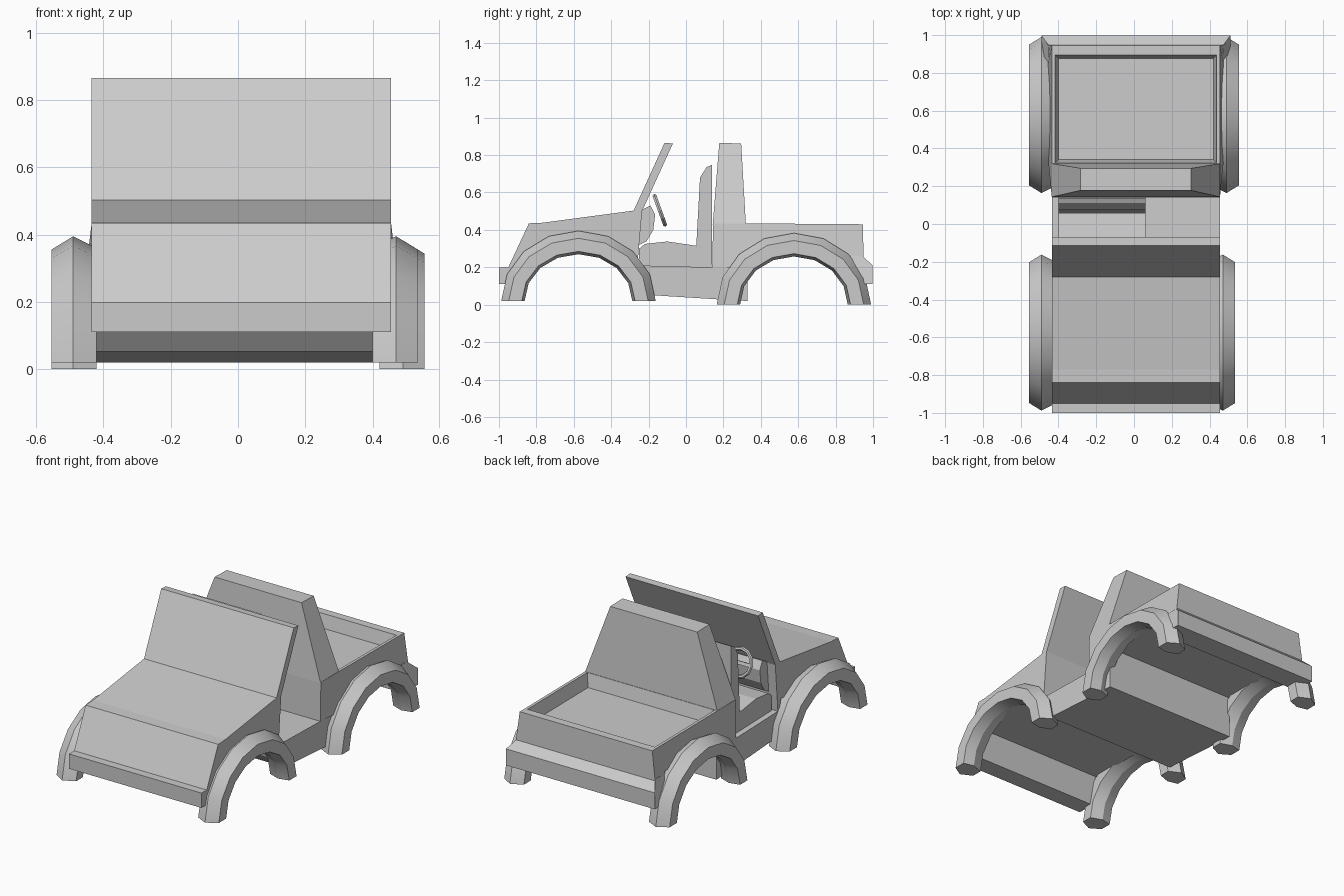
import bpy, bmesh
from math import sin, cos, radians, pi

if "Cube" in bpy.data.objects:
    bpy.data.objects.remove(bpy.data.objects["Cube"])

CX = 0.01  # the body sits slightly off the centre line


def finish(name, bm):
    bmesh.ops.recalc_face_normals(bm, faces=bm.faces[:])
    me = bpy.data.meshes.new(name)
    bm.to_mesh(me)
    bm.free()
    ob = bpy.data.objects.new(name, me)
    bpy.context.collection.objects.link(ob)
    return ob


def smooth(ob, angle):
    bpy.ops.object.select_all(action='DESELECT')
    ob.select_set(True)
    bpy.context.view_layer.objects.active = ob
    bpy.ops.object.shade_smooth_by_angle(angle=radians(angle))


def loft(rings):
    """Skin equal-length rings of points, capping both ends."""
    bm = bmesh.new()
    vs = [[bm.verts.new(p) for p in r] for r in rings]
    n = len(rings[0])
    for a, b in zip(vs, vs[1:]):
        for i in range(n):
            j = (i + 1) % n
            bm.faces.new((a[i], a[j], b[j], b[i]))
    bm.faces.new(vs[0])
    bm.faces.new(vs[-1])
    bmesh.ops.recalc_face_normals(bm, faces=bm.faces[:])
    return bm


def prism(profile, half=0.445, cx=CX):
    """Extrude a side profile along x; a point may carry its own half width."""
    return loft([[(cx + s * (p[2] if len(p) > 2 else half), p[0], p[1])
                  for p in profile] for s in (-1, 1)])


# Hood, cabin floor and front wheel well
finish("front_body", prism([
    (-1, .11), (-1, .2), (-.95, .2), (-.84, .435), (-.77, .438), (-.28, .503),
    (-.235, .5), (-.25, .33), (-.26, .21), (.145, .2), (.33, .2),
    (.33, .02), (.18, .028), (-.2, .052), (-.25, .11), (-.29, .275), (-.85, .275), (-.89, .11)]))

# Windshield panel
finish("windshield", prism([(-.28, .503), (-.115, .865), (-.07, .862), (-.235, .5)]))

# Cargo tub with rear wheel well and sunken bed
bm = prism([(.14, .2), (.145, .435), (.305, .435), (.945, .43),
            (.95, .25, .468), (.9, .11, .468), (.87, .11, .468),
            (.85, .275, .464), (.33, .275, .464), (.33, .2, .464)])
top = max((f for f in bm.faces if f.normal.z > .9), key=lambda f: f.calc_area())
bmesh.ops.inset_region(bm, faces=[top], thickness=.025)
for v in top.verts:
    if v.co.y > .6:
        v.co.y = .895
bmesh.ops.inset_region(bm, faces=[top], thickness=.025)
for v in top.verts:
    v.co.z -= .08
finish("cargo_tub", bm)

# Tapered cabin back wall
finish("cab_back", prism([(.143, .43), (.178, .865, .292), (.295, .862, .292), (.32, .43)]))

# Rear bumper
finish("rear_bumper", prism([
    (.86, .11, .5), (.85, .22, .5), (.86, .26, .462), (.945, .26, .462),
    (.998, .21, .5), (.998, .11, .5)]))

# Hexagonal-section wheel arches
SECTION = [(.555, .04), (.49, 0), (.42, .035), (.42, .10), (.49, .125), (.555, .11)]
for name, cy, cz, h, shift in (("front", -.575, .02, .375, -.02),
                               ("rear", .577, 0, .383, 0)):
    for side, s in (("left", -1), ("right", 1)):
        dx = shift if s > 0 else 0
        rings = []
        for i in range(9):
            t = pi * i / 8
            rings.append([(s * x + dx, cy + (.413 - d) * cos(t), cz + (h - d) * sin(t))
                          for x, d in SECTION])
        smooth(finish(f"{name}_fender_{side}", loft(rings)), 27)

# Driver seat
finish("seat", prism([
    (-.25, .2), (-.25, .3), (-.22, .325), (-.1, .338), (.055, .315), (.075, .68),
    (.11, .735), (.138, .748), (.14, .2)], .23, -.17))

# Instrument pod behind the steering wheel
finish("dashboard", prism([
    (-.25, .5), (-.19, .53), (-.165, .48), (-.175, .4), (-.21, .34), (-.25, .32)], .12, -.26))

# Steering wheel
tilt = radians(-70)
centre = (-.26, -.14, .505)
bpy.ops.mesh.primitive_torus_add(major_segments=12, minor_segments=6, major_radius=.08,
                                 minor_radius=.012, location=centre, rotation=(tilt, 0, 0))
bpy.context.object.name = "steering_wheel"
bpy.ops.mesh.primitive_cube_add(size=1, location=centre, rotation=(tilt, 0, 0))
spoke = bpy.context.object
spoke.name = "steering_spoke"
spoke.scale = (.155, .02, .012)
